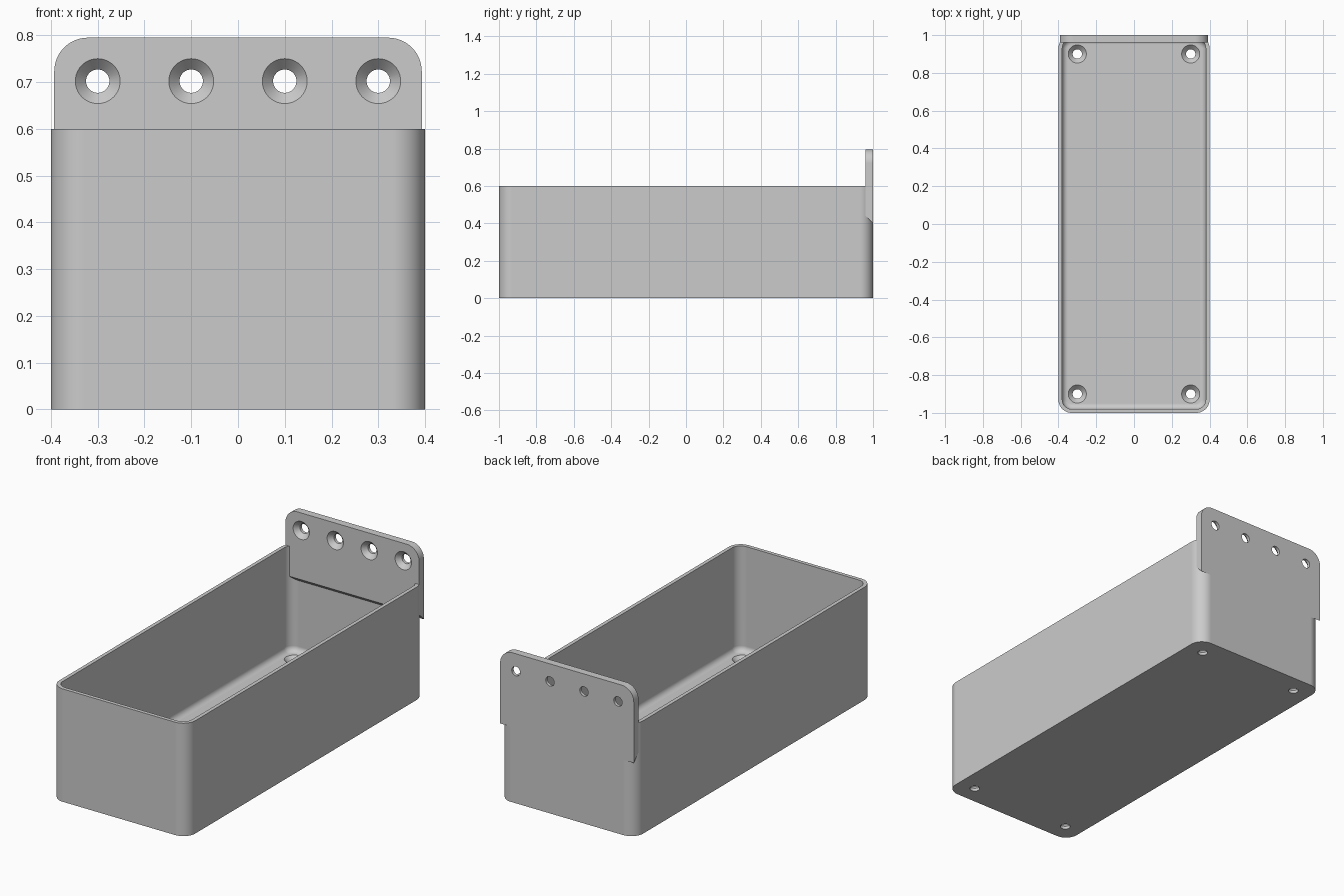
import bpy
import bmesh
from math import cos, sin, pi
from mathutils import Matrix, Vector

cube = bpy.data.objects.get("Cube")
if cube:
    bpy.data.objects.remove(cube, do_unlink=True)

grey = bpy.data.materials.new("Light grey")
grey.use_nodes = True
colour = (0.6, 0.6, 0.6, 1)
grey.diffuse_color = colour
grey.node_tree.nodes["Principled BSDF"].inputs["Base Color"].default_value = colour


def rounded_rect(half_x, half_y, radius, z, steps=10):
    """Closed ring of points around a rounded rectangle."""
    ring = []
    corners = [(1, 1), (-1, 1), (-1, -1), (1, -1)]
    for i, (sx, sy) in enumerate(corners):
        for k in range(steps + 1):
            a = pi / 2 * (i + k / steps)
            ring.append((sx * (half_x - radius) + radius * cos(a),
                         sy * (half_y - radius) + radius * sin(a), z))
    return ring


def circle(radius, z, sides=40):
    return [(radius * cos(2 * pi * i / sides), radius * sin(2 * pi * i / sides), z)
            for i in range(sides)]


def loft(name, rings, matrix=None):
    """Skin a stack of rings and cap both ends."""
    bm = bmesh.new()
    loops = [[bm.verts.new(p) for p in ring] for ring in rings]
    n = len(loops[0])
    for low, high in zip(loops, loops[1:]):
        for i in range(n):
            j = (i + 1) % n
            bm.faces.new((low[i], low[j], high[j], high[i]))
    bm.faces.new(loops[0][::-1])
    bm.faces.new(loops[-1])
    bmesh.ops.recalc_face_normals(bm, faces=bm.faces)
    if matrix:
        bm.transform(matrix)
    mesh = bpy.data.meshes.new(name)
    bm.to_mesh(mesh)
    bm.free()
    mesh.materials.append(grey)
    obj = bpy.data.objects.new(name, mesh)
    bpy.context.collection.objects.link(obj)
    return obj


def activate(obj):
    bpy.ops.object.select_all(action="DESELECT")
    obj.select_set(True)
    bpy.context.view_layer.objects.active = obj


def cut(obj, cutter):
    activate(obj)
    mod = obj.modifiers.new("Cut", "BOOLEAN")
    mod.operation = "DIFFERENCE"
    mod.solver = "EXACT"
    mod.object = cutter
    bpy.ops.object.modifier_apply(modifier=mod.name)
    bpy.data.objects.remove(cutter, do_unlink=True)


def screw_cutter(matrix):
    """Countersunk hole, entering at local z = 0 and running down."""
    wide, narrow = 0.048, 0.025
    return loft("screw_cutter", [circle(narrow, -0.1), circle(narrow, -0.024),
                                 circle(wide, 0), circle(wide, 0.02)], matrix)


def finish(obj):
    activate(obj)
    bpy.ops.object.shade_smooth_by_angle(angle=pi / 6)
    mod = obj.modifiers.new("Weighted normals", "WEIGHTED_NORMAL")
    mod.keep_sharp = True


# Open tray with thin walls and a fillet around the floor
HX, HY, HEIGHT, CORNER = 0.4, 1.0, 0.6, 0.07
WALL, FLOOR, FILLET = 0.02, 0.04, 0.03
rings = [rounded_rect(HX, HY, CORNER, 0),
         rounded_rect(HX, HY, CORNER, HEIGHT),
         rounded_rect(HX - WALL, HY - WALL, CORNER - WALL, HEIGHT)]
for k in range(7):
    a = pi / 2 * k / 6
    inset = WALL + FILLET * (1 - cos(a))
    rings.append(rounded_rect(HX - inset, HY - inset, CORNER - inset,
                              FLOOR + FILLET * (1 - sin(a))))
tray = loft("tray", rings)

# Screw holes in the tray floor
for x in (-0.3, 0.3):
    for y in (-0.9, 0.9):
        cut(tray, screw_cutter(Matrix.Translation((x, y, FLOOR))))
finish(tray)

# Mounting plate with rounded top corners and a sloped lower edge
PX, FRONT, BACK, TOP, R = 0.393, 0.96, 1.0, 0.795, 0.072


def plate_ring(y, bottom):
    ring = [(-PX, y, bottom), (PX, y, bottom)]
    for side, start in ((1, 0), (-1, pi / 2)):
        for k in range(13):
            a = start + pi / 2 * k / 12
            ring.append((side * (PX - R) + R * cos(a), y, TOP - R + R * sin(a)))
    return ring


plate = loft("mounting_plate", [plate_ring(FRONT, 0.44), plate_ring(BACK, 0.40)])

# Row of screw holes in the plate, countersunk on the front
for x in (-0.3, -0.1, 0.1, 0.3):
    place = Matrix.Translation(Vector((x, FRONT, 0.702))) @ Matrix.Rotation(pi / 2, 4, "X")
    cut(plate, screw_cutter(place))
finish(plate)
